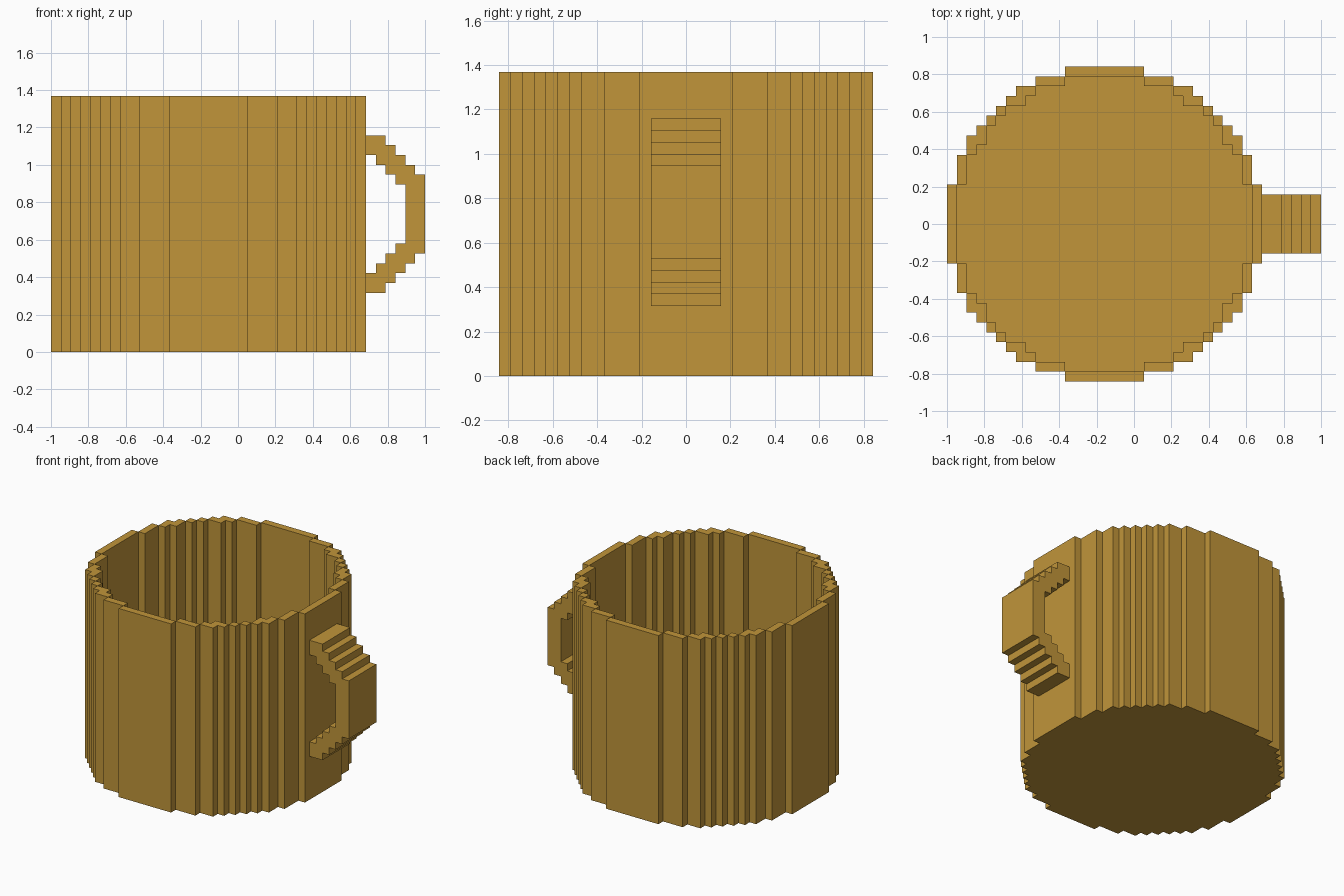
import bpy, bmesh

cube = bpy.data.objects.get("Cube")
if cube:
    bpy.data.objects.remove(cube, do_unlink=True)

U = 2 / 38          # size of one block
CX = -3 * U         # centre of the round body
HEIGHT, FLOOR = 26, 1

mat = bpy.data.materials.new("golden_tan")
mat.use_nodes = True
COLOUR = (0.533, 0.301, 0.042, 1)
mat.diffuse_color = COLOUR
mat.node_tree.nodes["Principled BSDF"].inputs["Base Color"].default_value = COLOUR

# Outward corners of the stepped circles, one quarter each, in blocks
OUTER = [(16, 4), (15, 7), (14, 9), (13, 10), (12, 11),
         (11, 12), (10, 13), (9, 14), (7, 15), (4, 16)]
INNER = [(15, 4), (14, 7), (13, 8), (12, 10), (11, 11),
         (10, 12), (8, 13), (7, 14), (4, 15)]


def stepped_loop(corners):
    """Full counter-clockwise outline, turning one quarter four times."""
    quarter = [corners[0]]
    for (_, y), (nx, ny) in zip(corners, corners[1:]):
        quarter += [(nx, y), (nx, ny)]
    loop = []
    for _ in range(4):
        loop += quarter
        quarter = [(-y, x) for x, y in quarter]
    return loop


def half_width(corners, row):
    return max((x for x, y in corners if y > row), default=0)


def finish(name, bm):
    mesh = bpy.data.meshes.new(name)
    bm.to_mesh(mesh)
    bm.free()
    mesh.materials.append(mat)
    obj = bpy.data.objects.new(name, mesh)
    bpy.context.collection.objects.link(obj)
    return obj


def build_body():
    bm = bmesh.new()

    def face(points):
        bm.faces.new([bm.verts.new((CX + x * U, y * U, z * U)) for x, y, z in points])

    def walls(loop, z0, z1):
        for (ax, ay), (bx, by) in zip(loop, loop[1:] + loop[:1]):
            face([(ax, ay, z0), (bx, by, z0), (bx, by, z1), (ax, ay, z1)])

    def rim(x0, x1, y0, y1):
        face([(x0, y0, HEIGHT), (x1, y0, HEIGHT), (x1, y1, HEIGHT), (x0, y1, HEIGHT)])

    outer, inner = stepped_loop(OUTER), stepped_loop(INNER)
    walls(outer, 0, HEIGHT)
    walls(inner[::-1], FLOOR, HEIGHT)
    face([(x, y, 0) for x, y in outer[::-1]])      # underside
    face([(x, y, FLOOR) for x, y in inner])        # inside floor

    # Rim, in strips between the two stepped outlines
    levels = sorted({0} | {y for _, y in OUTER + INNER})
    for y0, y1 in zip(levels, levels[1:]):
        a, b = half_width(INNER, y0), half_width(OUTER, y0)
        spans = [(a, b), (-b, -a)] if a else [(-b, b)]
        for x0, x1 in spans:
            rim(x0, x1, y0, y1)
            rim(x0, x1, -y1, -y0)
    bmesh.ops.remove_doubles(bm, verts=bm.verts, dist=U * 0.01)
    return finish("mug_body", bm)


def build_handle():
    # Upper halves of the stepped side profile, mirrored about its middle height
    mid, half = 14, 3
    out = [(15.5, 22), (18, 22), (18, 21), (19, 21), (19, 20),
           (20, 20), (20, 19), (21, 19), (21, 18), (22, 18)]
    hole = [(20, 17), (19, 17), (19, 18), (18, 18), (18, 19),
            (17, 19), (17, 20), (15.5, 20)]
    flip = lambda pts: [(x, 2 * mid - z) for x, z in reversed(pts)]
    profile = out + flip(out) + flip(hole) + hole

    bm = bmesh.new()
    side = bm.faces.new([bm.verts.new((CX + x * U, -half * U, z * U)) for x, z in profile])
    ext = bmesh.ops.extrude_face_region(bm, geom=[side], use_keep_orig=True)
    moved = [v for v in ext["geom"] if isinstance(v, bmesh.types.BMVert)]
    bmesh.ops.translate(bm, verts=moved, vec=(0, 2 * half * U, 0))
    bmesh.ops.recalc_face_normals(bm, faces=bm.faces)
    return finish("handle", bm)


build_body()
build_handle()
